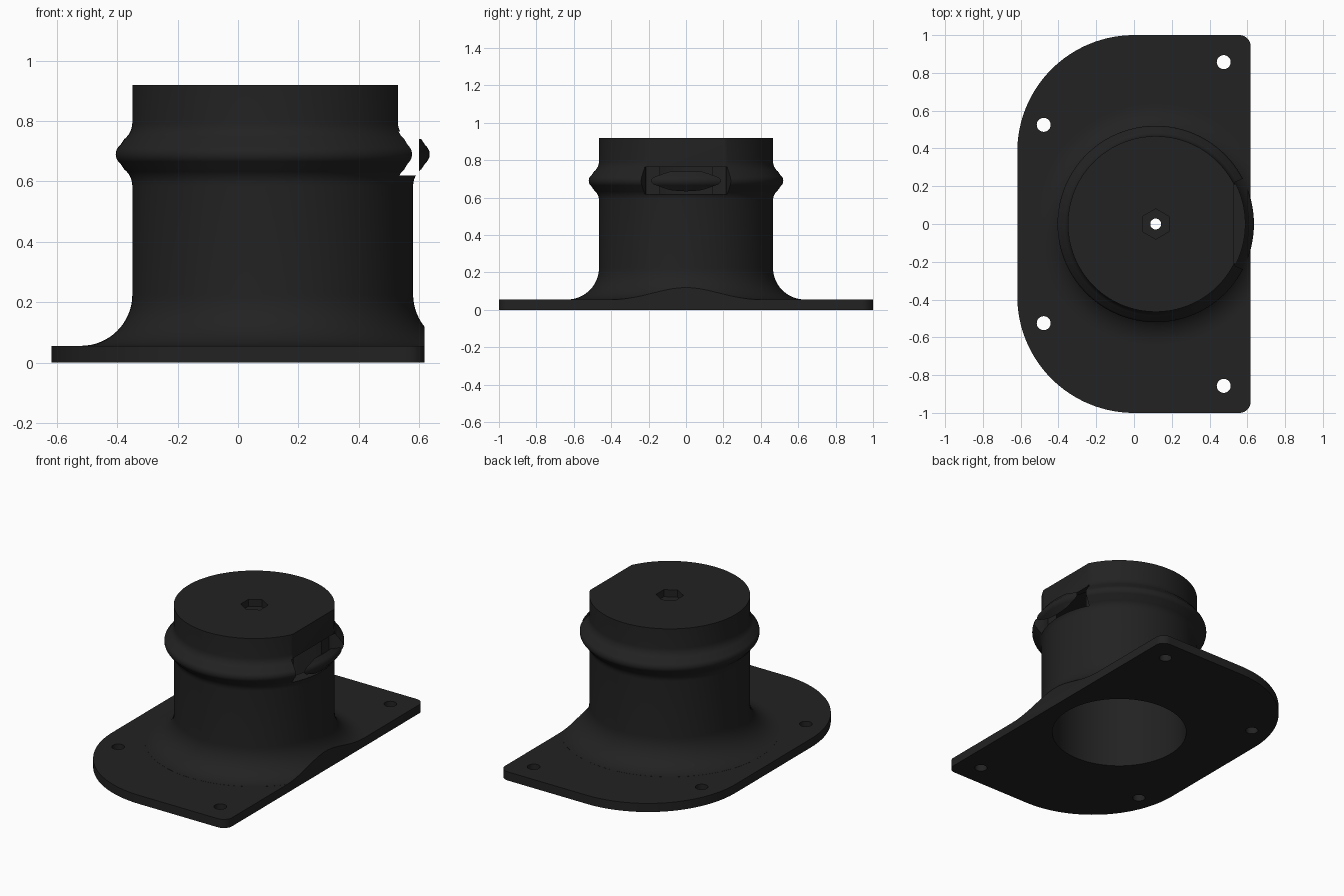
import bpy, bmesh, math
from math import sin, cos, pi, radians

if "Cube" in bpy.data.objects:
    bpy.data.objects.remove(bpy.data.objects["Cube"])

AX = 0.115          # x position of the tower axis
R = 0.465           # tower radius

mat = bpy.data.materials.new("matte black")
mat.diffuse_color = (0.016, 0.016, 0.016, 1)
mat.use_nodes = True
mat.node_tree.nodes["Principled BSDF"].inputs["Base Color"].default_value = mat.diffuse_color


def make(name, bm):
    bmesh.ops.recalc_face_normals(bm, faces=bm.faces)
    me = bpy.data.meshes.new(name)
    bm.to_mesh(me)
    bm.free()
    ob = bpy.data.objects.new(name, me)
    bpy.context.collection.objects.link(ob)
    me.materials.append(mat)
    return ob


def prism(name, pts, z0, z1):
    bm = bmesh.new()
    face = bm.faces.new([bm.verts.new((x, y, z0)) for x, y in pts])
    ext = bmesh.ops.extrude_face_region(bm, geom=[face])
    bmesh.ops.translate(bm, vec=(0, 0, z1 - z0),
                        verts=[v for v in ext["geom"] if isinstance(v, bmesh.types.BMVert)])
    return make(name, bm)


def arc(cx, cy, r, a0, a1, n):
    return [(cx + r * cos(radians(a0 + (a1 - a0) * i / n)),
             cy + r * sin(radians(a0 + (a1 - a0) * i / n))) for i in range(n + 1)]


def circle(cx, cy, r, n, start=0):
    return arc(cx, cy, r, start, start + 360, n)[:-1]


def lathe(name, prof, n=128):
    # prof starts and ends on the axis
    bm = bmesh.new()
    rings = []
    for r, z in prof:
        if r == 0:
            rings.append([bm.verts.new((AX, 0, z))] * n)
        else:
            rings.append([bm.verts.new((AX + r * cos(2 * pi * i / n), r * sin(2 * pi * i / n), z))
                          for i in range(n)])
    for a, b in zip(rings, rings[1:]):
        for i in range(n):
            j = (i + 1) % n
            bm.faces.new(list(dict.fromkeys((a[i], a[j], b[j], b[i]))))
    return make(name, bm)


def combine(ob, other, op):
    m = ob.modifiers.new(op, "BOOLEAN")
    m.operation, m.solver, m.object = op, "EXACT", other
    bpy.context.view_layer.objects.active = ob
    bpy.ops.object.modifier_apply(modifier=m.name)
    bpy.data.objects.remove(other)


# Mounting plate: two large rounded corners on the left, small ones on the right
X = 0.618
outline = (arc(X - 0.06, -0.94, 0.06, -90, 0, 8) + arc(X - 0.06, 0.94, 0.06, 0, 90, 8)
           + arc(X - 0.618, 0.382, 0.618, 90, 180, 32)
           + arc(X - 0.618, -0.382, 0.618, 180, 270, 32))
mount = prism("flanged_housing", outline, 0, 0.055)

# Tower: flared foot, straight wall, rounded bead, flat lid
foot = arc(0.635, 0.2255, 0.17, 270, 180, 16)
lower = arc(R + 0.07, 0.585, 0.07, 180, 128, 6)
lower = [(r, z) for r, z in lower]
nose = arc(0.483, 0.69, 0.037, -52, 52, 10)
upper = arc(R + 0.07, 0.795, 0.07, 232, 180, 6)
tower = lathe("tower", [(0, 0.02), (0.635, 0.02)] + foot + lower + nose + upper
              + [(R, 0.92), (0, 0.92)])
combine(mount, tower, "UNION")

# Foot trimmed flush with the straight plate edge
combine(mount, prism("edge_trim", [(X - 0.0005, -1.2), (1, -1.2), (1, 1.2), (X - 0.0005, 1.2)],
                     -0.1, 0.5), "DIFFERENCE")
# Flat on the lid side
combine(mount, prism("flat_cut", [(0.53, -0.21), (0.8, -0.21), (0.8, 0.21), (0.53, 0.21)],
                     0.74, 1.0), "DIFFERENCE")
# Flared slot through the bead
combine(mount, prism("slot_cut", [(0.49, -0.215), (0.52, -0.215), (0.60, -0.25),
                                  (0.60, 0.25), (0.52, 0.215), (0.49, 0.215)],
                     0.62, 0.765), "DIFFERENCE")
# Hollow bore open at the bottom
combine(mount, prism("bore", circle(AX, 0, 0.40, 96), -0.1, 0.82), "DIFFERENCE")
# Hex socket and through hole in the lid
combine(mount, prism("hex_socket", circle(AX, 0, 0.08, 6, 30), 0.875, 1.0), "DIFFERENCE")
combine(mount, prism("centre_hole", circle(AX, 0, 0.029, 32), 0.7, 1.0), "DIFFERENCE")
# Screw holes
for s in (-1, 1):
    for x, y in ((0.475, 0.857), (-0.478, 0.525)):
        combine(mount, prism("screw_hole", circle(x, s * y, 0.037, 32), -0.1, 0.2), "DIFFERENCE")

bpy.context.view_layer.objects.active = mount
mount.select_set(True)
bpy.ops.object.shade_smooth_by_angle(angle=radians(30))
